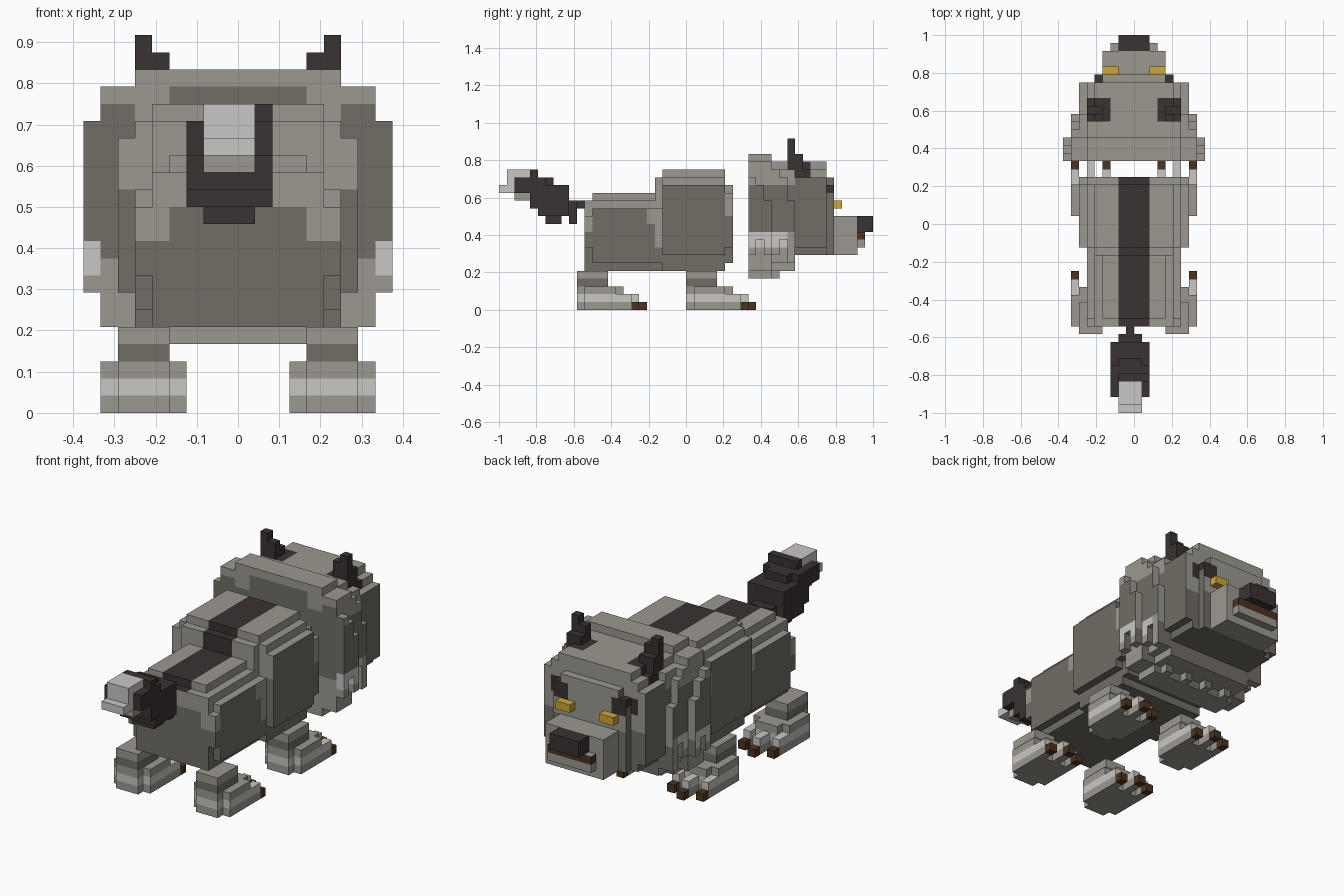
import bpy, bmesh
from mathutils import Vector

U = 1 / 24  # size of one block

old = bpy.data.objects.get("Cube")
if old:
    bpy.data.objects.remove(old, do_unlink=True)

COLOURS = {
    "mid_grey": (154, 151, 143), "dark_grey": (112, 109, 101), "pale_grey": (200, 198, 196),
    "charcoal": (61, 53, 53), "claw_brown": (78, 54, 36), "gold": (204, 166, 58),
}
NAMES = list(COLOURS)
MATS = []
for label, rgb in COLOURS.items():
    m = bpy.data.materials.new(label)
    m.use_nodes = True
    col = tuple((c / 255) ** 2.2 for c in rgb) + (1,)
    m.diffuse_color = col
    m.node_tree.nodes["Principled BSDF"].inputs["Base Color"].default_value = col
    MATS.append(m)

DIRS = [Vector(d) for d in ((1, 0, 0), (-1, 0, 0), (0, 1, 0), (0, -1, 0), (0, 0, 1), (0, 0, -1))]


def blocks(name, boxes, rule):
    """Fill boxes (x0, x1, y0, y1, z0, z1) with blocks and keep the outer skin."""
    cells = {(x, y, z) for a, b, c, d, e, f in boxes
             for x in range(a, b) for y in range(c, d) for z in range(e, f)}
    bm = bmesh.new()
    for cell in cells:
        centre = Vector(cell) + Vector((0.5, 0.5, 0.5))
        for n in DIRS:
            if tuple(int(v) for v in Vector(cell) + n) in cells:
                continue
            s = Vector((0, 0.5, 0)) if n.x else Vector((0.5, 0, 0))
            t = n.cross(s)
            o = centre + n / 2
            face = bm.faces.new([bm.verts.new((o + p) * U) for p in (-s - t, s - t, s + t, t - s)])
            colour = rule(centre, n) if callable(rule) else rule
            face.material_index = NAMES.index(colour)
    bmesh.ops.remove_doubles(bm, verts=bm.verts, dist=U / 100)
    me = bpy.data.meshes.new(name)
    bm.to_mesh(me)
    bm.free()
    for m in MATS:
        me.materials.append(m)
    ob = bpy.data.objects.new(name, me)
    bpy.context.collection.objects.link(ob)


def wide(w, *rest):
    """A box centred on x."""
    return (-w, w) + rest


def pair(x0, x1, *rest):
    """A box and its mirror image."""
    return [(x0, x1) + rest, (-x1, -x0) + rest]


# Torso: haunches, chest and a dark stripe along the back
def torso_colour(c, n):
    if abs(c.x) < 2 and (n.z > 0 or (n.y < 0 and c.z > 14)):
        return "charcoal"
    if n.z > 0:
        return "mid_grey"
    if n.z < 0:
        return "dark_grey"
    if n.y < 0:
        limit = 13 if c.y > -4 else 10 if abs(c.x) > 4 else 12
    elif c.y > 5:
        limit = 12
    elif c.y > -3:
        limit = 16
    elif c.y > -4:
        limit = 8
    else:
        limit = 10 if c.y < -12 else 11 if c.y > -5 else 13
    return "dark_grey" if c.z < limit else "mid_grey"


blocks("torso", [
    wide(6, -12, -3, 6, 13), wide(5, -13, -3, 5, 14), wide(4, -12, -3, 5, 15),
    wide(6, -13, -3, 8, 12), wide(7, -3, 5, 7, 16), wide(6, -3, 5, 5, 17),
    wide(5, -3, 5, 5, 18), wide(5, -4, -3, 5, 17), wide(6, 5, 6, 6, 16), wide(7, 5, 6, 8, 15),
], torso_colour)


# Legs with broad paws and three claws each
def leg_colour(c, n):
    if n.z > 0:
        return "pale_grey" if c.z < 2 else "mid_grey"
    if n.z < 0:
        return "mid_grey"
    if 1 < c.z < 2:
        return "pale_grey"
    return "dark_grey" if 3 < c.z < 4 else "mid_grey"


for place, y in (("tail_end", -14), ("head_end", 0)):
    for side in (-1, 1):
        def span(a, b, *rest):
            return ((a, b) if side > 0 else (-b, -a)) + rest
        tag = place + ("_left" if side > 0 else "_right")
        paw = [span(4, 7, y, y + 4, 0, 5), span(3, 8, y + 1, y + 5, 0, 3),
               span(4, 7, y + 5, y + 6, 0, 3), span(3, 8, y + 5, y + 6, 0, 2)]
        claws = []
        for x, reach in ((3, 7), (5, 8), (7, 7)):
            paw.append(span(x, x + 1, y + 6, y + reach, 0, 2))
            claws.append(span(x, x + 1, y + reach, y + reach + 1, 0, 1))
        blocks("leg_" + tag, paw, leg_colour)
        blocks("claws_" + tag, claws, "claw_brown")

# Tail rising in steps, with a pale tip
blocks("tail", [
    (-1, 0, -15, -13, 13, 14), (-2, 1, -15, -14, 11, 14), (-3, 2, -17, -15, 12, 16),
    (-2, 1, -18, -16, 11, 16), (-3, 2, -19, -17, 12, 16), (-2, 1, -19, -17, 12, 17),
    (-3, 2, -20, -18, 13, 17), (-3, -2, -22, -20, 15, 17), (1, 2, -22, -20, 15, 17),
    (-2, 1, -20, -19, 14, 18), (1, 2, -20, -19, 15, 18),
], "charcoal")
blocks("tail_tip", [(-2, 1, -23, -20, 16, 18), (-2, 1, -24, -22, 15, 16), (-2, 1, -22, -20, 14, 16)],
       lambda c, n: "mid_grey" if c.z < 15 else "pale_grey")


def ear_base(c):
    """Dark patch on the head around each ear."""
    return 3 < abs(c.x) < 6 and 13 < c.y < 16 and c.z > 17


# Head: layered mane, then the narrower face
def mane_colour(c, n):
    ax = abs(c.x)
    if ear_base(c):
        return "charcoal"
    if n.z:
        return "mid_grey"
    if n.y > 0:
        return "dark_grey" if c.z < 9 else "mid_grey"
    if n.y < 0:
        if ax > 8 and 8 < c.z < 10:
            return "pale_grey"
        arch = (ax < 4 and c.z < 19) or (6 < ax < 8 and c.z < 18)
        return "dark_grey" if c.z > 9 and (c.z < 17 or arch) else "mid_grey"
    if 8 < c.z < 10 and c.y < 13:
        return "pale_grey"
    return "dark_grey" if 10 < c.z < 16 else "mid_grey"


mane = [
    wide(8, 8, 11, 5, 19), wide(6, 8, 11, 4, 20),
    wide(7, 11, 14, 6, 18), wide(6, 11, 14, 5, 19),
]
# Uneven columns of fur along the sides and below the cheeks
for x, y, low, high in ((8, 8, 7, 17), (8, 9, 9, 16), (8, 10, 7, 14),
                        (7, 11, 7, 18), (7, 12, 9, 17), (7, 13, 6, 14)):
    mane += pair(x, x + 1, y, y + 1, low, high)
for x in (1, 4):
    mane += pair(x, x + 1, 11, 12, 4, 8)
blocks("mane", mane, mane_colour)


def face_colour(c, n):
    if ear_base(c):
        return "charcoal"
    if n.y > 0 and 3 < abs(c.x) < 6 and 14 < c.z < 16:
        return "charcoal"
    if 4 < abs(c.x) < 5 and c.y > 18 and c.z > 15:
        return "charcoal"
    if n.x and c.z < 17 or n.z < 0 or (n.y > 0 and abs(c.x) > 4 and c.z < 12):
        return "dark_grey"
    return "mid_grey"


blocks("face", [wide(7, 14, 18, 8, 17), wide(6, 14, 18, 7, 18), wide(5, 14, 18, 7, 19),
                wide(5, 18, 19, 7, 16), wide(4, 18, 19, 7, 17)], face_colour)


# Snout with mouth line and nose
def snout_colour(c, n):
    if not n.z and 9 < c.z < 10 and c.y > 22:
        return "claw_brown"
    return "mid_grey"


blocks("snout", [wide(4, 19, 22, 7, 12), wide(3, 22, 23, 8, 10)], snout_colour)
blocks("nose", [wide(2, 22, 24, 10, 12)], "charcoal")

# Eyes and ears
for tag, i in (("left", 0), ("right", 1)):
    blocks("eye_" + tag, [pair(2, 4, 19, 20, 13, 14)[i]], "gold")
    blocks("ear_" + tag, [pair(4, 6, 13, 14, 17, 21)[i], pair(5, 6, 13, 14, 17, 22)[i],
                          pair(4, 6, 14, 15, 17, 20)[i]], "charcoal")
